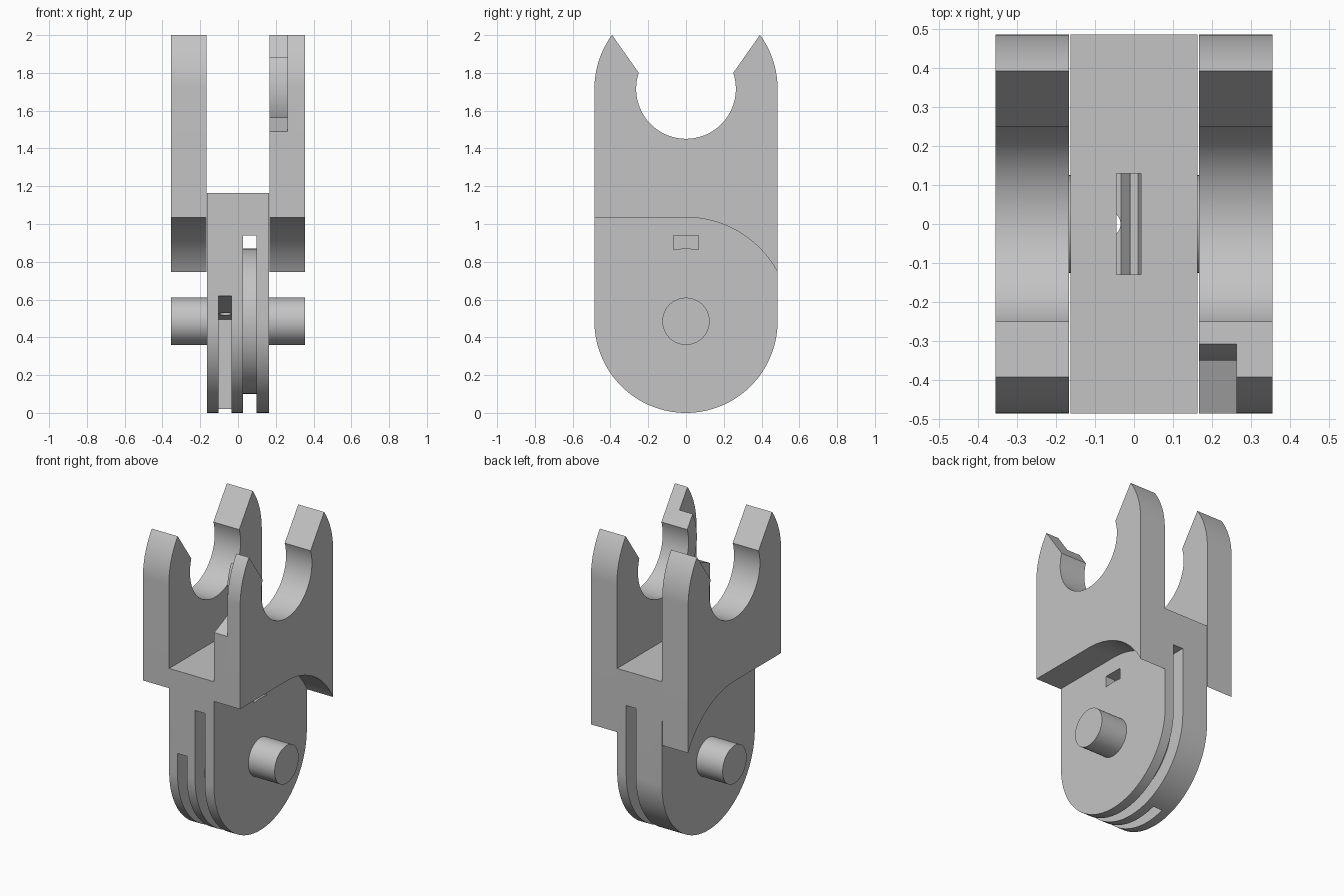
import bpy
import bmesh
from math import sin, cos, pi, radians, atan2, asin

if "Cube" in bpy.data.objects:
    bpy.data.objects.remove(bpy.data.objects["Cube"])

grey = bpy.data.materials.new("light_grey")
grey.use_nodes = True
color = (0.55, 0.55, 0.55, 1)
grey.diffuse_color = color
grey.node_tree.nodes["Principled BSDF"].inputs["Base Color"].default_value = color

HALF = 0.485      # half depth and radius of the rounded ends
PIVOT = 0.485     # height of the pivot axis
RING = 1.715      # height of the clip axis
INNER, OUTER = 0.166, 0.355


def arc(z, r, a0, a1, n=32):
    """Points (y, z) on an arc about (0, z)."""
    return [(r * cos(a0 + (a1 - a0) * i / n), z + r * sin(a0 + (a1 - a0) * i / n))
            for i in range(n + 1)]


def extrude(name, points, vector):
    """Closed outline pushed along a vector."""
    bm = bmesh.new()
    face = bm.faces.new([bm.verts.new(p) for p in points])
    side = bmesh.ops.extrude_face_region(bm, geom=[face])["geom"]
    bmesh.ops.translate(bm, vec=vector,
                        verts=[v for v in side if isinstance(v, bmesh.types.BMVert)])
    bmesh.ops.recalc_face_normals(bm, faces=bm.faces)
    mesh = bpy.data.meshes.new(name)
    bm.to_mesh(mesh)
    bm.free()
    mesh.materials.append(grey)
    obj = bpy.data.objects.new(name, mesh)
    bpy.context.collection.objects.link(obj)
    return obj


def prism(name, outline, x0, x1):
    return extrude(name, [(x0, y, z) for y, z in outline], (x1 - x0, 0, 0))


def disk(name, z, r, x0, x1):
    return prism(name, arc(z, r, 0, 2 * pi, 96)[:-1], x0, x1)


def box_outline(y0, y1, z0, z1):
    return [(y0, z0), (y1, z0), (y1, z1), (y0, z1)]


def cut(target, cutter):
    """Subtract the cutter and throw it away."""
    mod = target.modifiers.new("cut", "BOOLEAN")
    mod.operation = "DIFFERENCE"
    mod.solver = "EXACT"
    mod.object = cutter
    bpy.context.view_layer.objects.active = target
    bpy.ops.object.modifier_apply(modifier=mod.name)
    bpy.data.objects.remove(cutter)


# Central plate with a round lower end
plate = prism("central_plate",
              arc(PIVOT, HALF, pi, 2 * pi, 64) + [(HALF, 1.165), (-HALF, 1.165)],
              -INNER + 0.003, INNER - 0.003)

# Groove around the plate and the side window, both stopping at a round core
groove = prism("groove_cutter", box_outline(-0.6, 0.6, -0.1, 0.938), 0.026, 0.097)
window = prism("window_cutter", box_outline(-0.066, 0.066, 0.8, 0.938), 0.06, 0.3)
for cutter in (groove, window):
    cut(cutter, disk("core_cutter", PIVOT, 0.385, 0, 0.4))
    cut(plate, cutter)

# Short front slot with a sloping ceiling
cut(plate, prism("front_slot_cutter",
                 [(-0.6, -0.1), (0.14, -0.1), (0.14, 0.495), (-HALF, 0.62), (-0.6, 0.62)],
                 -0.102, -0.034))

# Stepped pocket in the top of the plate, with a round hole to the front slot
pocket = [(-0.045, 1.3), (0.018, 1.3), (0.018, 0.95), (0.01, 0.9),
          (-0.01, 0.9), (-0.033, 0.75), (-0.045, 0.75)]
cut(plate, extrude("pocket_cutter", [(x, -0.13, z) for x, z in pocket], (0, 0.26, 0)))
hole = [(x - 0.068, y, 0.4) for x, y in arc(0, 0.0335, 0, 2 * pi)[:-1]]
cut(plate, extrude("hole_cutter", hole, (0, 0, 0.42)))

# Clip arm outline: open ring on top, lower edge swept around the pivot
tip = atan2(0.285, 0.39)
lip = asin(0.085 / 0.264)
sweep = 0.55
arm_outline = (
    [(-HALF, PIVOT + sweep)]
    + arc(PIVOT, sweep, pi / 2, atan2(0.26, HALF))
    + arc(RING, HALF, 0, tip, 16)
    + arc(RING, 0.264, lip, -pi - lip, 64)
    + arc(RING, HALF, pi - tip, pi, 16)
)
left_arm = prism("left_arm", arm_outline, INNER, OUTER)
right_arm = prism("right_arm", arm_outline, -OUTER, -INNER)

# Recess on the inner front of the left arm, around the ring
recess = prism("recess_cutter",
               [(-0.6, 1.439), (-HALF, 1.49), (-0.25, 1.594), (-0.25, 2.1), (-0.6, 2.1)],
               0.1, 0.263)
cut(recess, disk("ring_cutter", RING, 0.35, 0, 0.4))
cut(left_arm, recess)

# Pivot pegs on both sides
pegs = [disk(name, PIVOT, 0.125, side * 0.15, side * OUTER)
        for name, side in (("left_peg", 1), ("right_peg", -1))]

# Smooth round surfaces, sharp corners
for obj in [plate, left_arm, right_arm] + pegs:
    bpy.ops.object.select_all(action="DESELECT")
    obj.select_set(True)
    bpy.context.view_layer.objects.active = obj
    bpy.ops.object.shade_smooth_by_angle(angle=radians(25))
